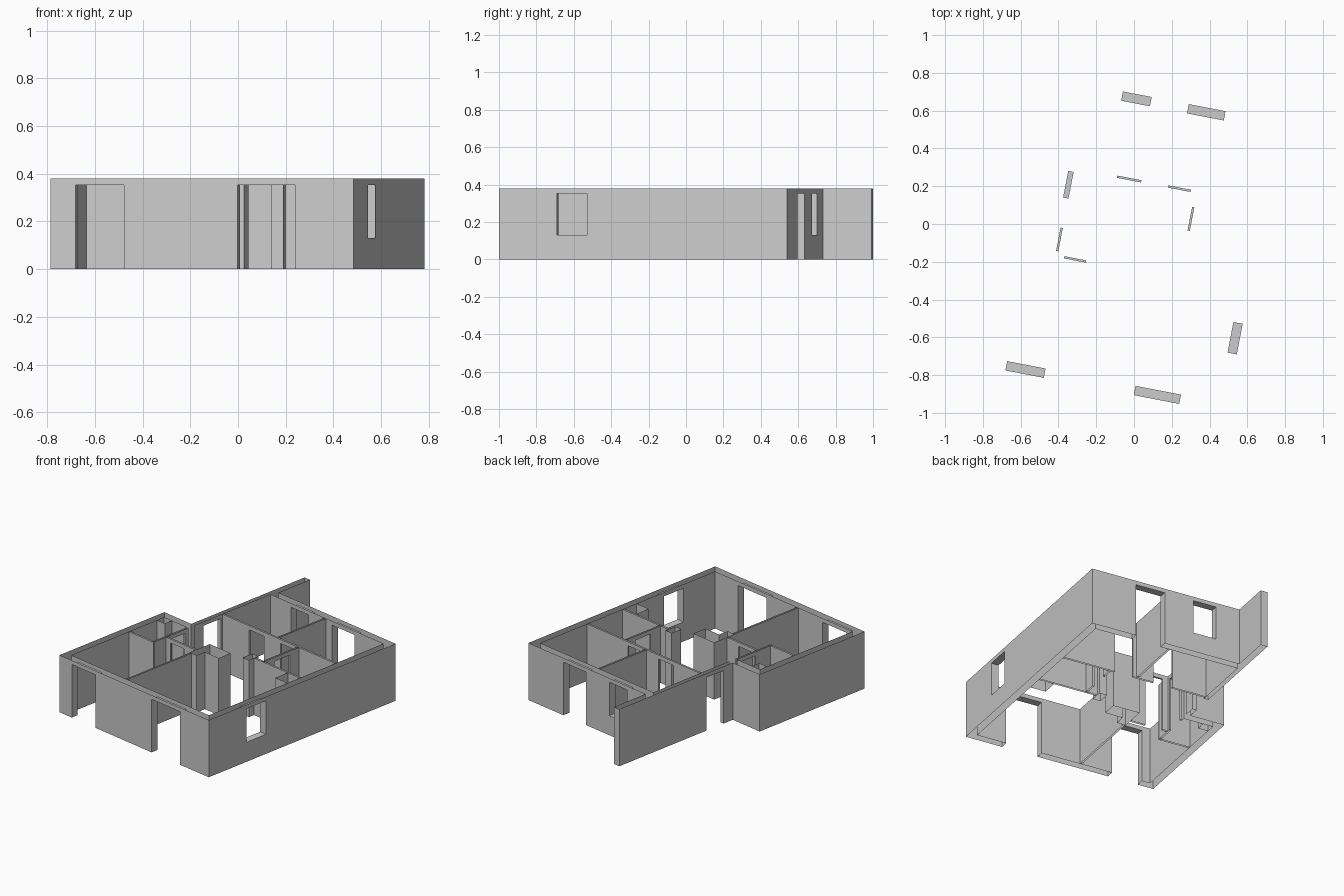
import bpy, bmesh, math
from mathutils import Matrix

cube = bpy.data.objects.get("Cube")
if cube:
    bpy.data.objects.remove(cube, do_unlink=True)

H, HEAD, SILL = 0.38, 0.353, 0.13       # wall height, opening head, window sill
THIN = 0.012                            # partition thickness
TURN = Matrix.Rotation(math.radians(-10.9), 4, 'Z')

plaster = bpy.data.materials.new("plaster_grey")
plaster.use_nodes = True
GREY = (0.6, 0.6, 0.6, 1)
plaster.diffuse_color = GREY
plaster.node_tree.nodes["Principled BSDF"].inputs["Base Color"].default_value = GREY


def finish(name, bm):
    """Weld, turn to the plan angle and link as an object."""
    bmesh.ops.remove_doubles(bm, verts=bm.verts, dist=1e-5)
    bmesh.ops.recalc_face_normals(bm, faces=bm.faces)
    bm.transform(TURN)
    mesh = bpy.data.meshes.new(name)
    bm.to_mesh(mesh)
    bm.free()
    mesh.materials.append(plaster)
    bpy.context.collection.objects.link(bpy.data.objects.new(name, mesh))


def wall(name, axis, side_a, side_b, openings=(), ends=()):
    """Hollow wall, open above and below. Each side is (offset, start, end)."""
    bm = bmesh.new()

    def quad(*pts):
        bm.faces.new([bm.verts.new((t, o, z) if axis == 'u' else (o, t, z))
                      for t, o, z in pts])

    def panel(o, t0, t1, z0, z1):
        if t1 - t0 > 1e-4 and z1 - z0 > 1e-4:
            quad((t0, o, z0), (t1, o, z0), (t1, o, z1), (t0, o, z1))

    def across(t, z0, z1):
        a, b = side_a[0], side_b[0]
        quad((t, a, z0), (t, b, z0), (t, b, z1), (t, a, z1))

    for o, start, end in (side_a, side_b):
        t = start
        for a, b, sill in openings:
            panel(o, t, a, 0, H)
            panel(o, a, b, 0, sill)
            panel(o, a, b, HEAD, H)
            t = b
        panel(o, t, end, 0, H)
    for a, b, sill in openings:          # jambs, head and sill
        across(a, sill, HEAD)
        across(b, sill, HEAD)
        for z in (HEAD, sill):
            if z > 0:
                quad((a, side_a[0], z), (b, side_a[0], z),
                     (b, side_b[0], z), (a, side_b[0], z))
    for t in ends:
        across(t, 0, H)
    finish(name, bm)


def partition(name, axis, centre, start, end, openings=(), ends=()):
    h = THIN / 2
    wall(name, axis, (centre - h, start, end), (centre + h, start, end), openings, ends)


def shaft(name, pts):
    """Closed ring of upright faces, open above and below."""
    bm = bmesh.new()
    for (a, b), (c, d) in zip(pts, pts[1:] + pts[:1]):
        bm.faces.new([bm.verts.new(p) for p in
                      ((a, b, 0), (c, d, 0), (c, d, H), (a, b, H))])
    finish(name, bm)


# Plan lines of the outer shell, in the building's own directions
L, R, F, B, T = -0.628, 0.665, -0.89, 0.678, 0.05
NOTCH, ENTRY, HALL = -0.01, -0.395, -0.366
STUB_IN, STUB_END = -0.35, 0.943

# Outer walls
wall("front_wall", 'u', (F, L, R), (F + T, L + T, R - T),
     [(-0.522, -0.315, 0), (0.17, 0.415, 0)])
wall("right_wall", 'v', (R, F, B), (R - T, F + T, B - T), [(-0.575, -0.41, SILL)])
wall("back_wall", 'u', (B, STUB_IN, R), (B - T, HALL, R - T),
     [(-0.19, -0.035, SILL), (0.165, 0.363, 0)])
wall("left_wall", 'v', (L, F, NOTCH), (L + T, F + T, NOTCH - T))
wall("notch_wall", 'u', (NOTCH, L, ENTRY), (NOTCH - T, L + T, HALL - THIN))
wall("entrance_wall", 'v', (ENTRY, NOTCH, B), (HALL, NOTCH, B - T), [(0.067, 0.21, 0)])
wall("wing_wall", 'v', (ENTRY, B, STUB_END), (STUB_IN, B, STUB_END), ends=[STUB_END])

# Partitions
MID, BED, BATH = 0.229, -0.243, -0.35
partition("rear_rooms_partition", 'u', MID, HALL, R - T,
          [(-0.135, -0.005, 0), (0.139, 0.262, 0)])
partition("rear_divider", 'v', 0.107, MID + THIN / 2, B - T)
partition("small_room_side", 'v', 0.291, -0.07, MID - THIN / 2, [(0.02, 0.147, 0)])
partition("small_room_front", 'u', -0.07, 0.217, R - T)
partition("bathroom_front", 'u', BATH, L + T, HALL)
partition("bathroom_side", 'v', HALL - THIN / 2, BATH, NOTCH - T, [(-0.218, -0.092, 0)])
partition("bedroom_back", 'u', BED, HALL, -0.11, [(-0.33, -0.212, 0)])
partition("bedroom_side", 'v', -0.1, F + T, -0.30)

# Service shafts and column
shaft("hall_shaft", [(-0.11, -0.30), (-0.05, -0.30), (-0.05, -0.23),
                     (0.07, -0.23), (0.07, -0.13), (-0.11, -0.13)])


def box_shaft(name, u0, u1, v0, v1):
    shaft(name, [(u0, v0), (u1, v0), (u1, v1), (u0, v1)])


box_shaft("kitchen_column", 0.165, 0.217, -0.12, -0.04)
box_shaft("right_shaft", 0.51, R - T, -0.18, -0.076)
box_shaft("left_shaft", L + T, -0.51, -0.12, NOTCH - T)
